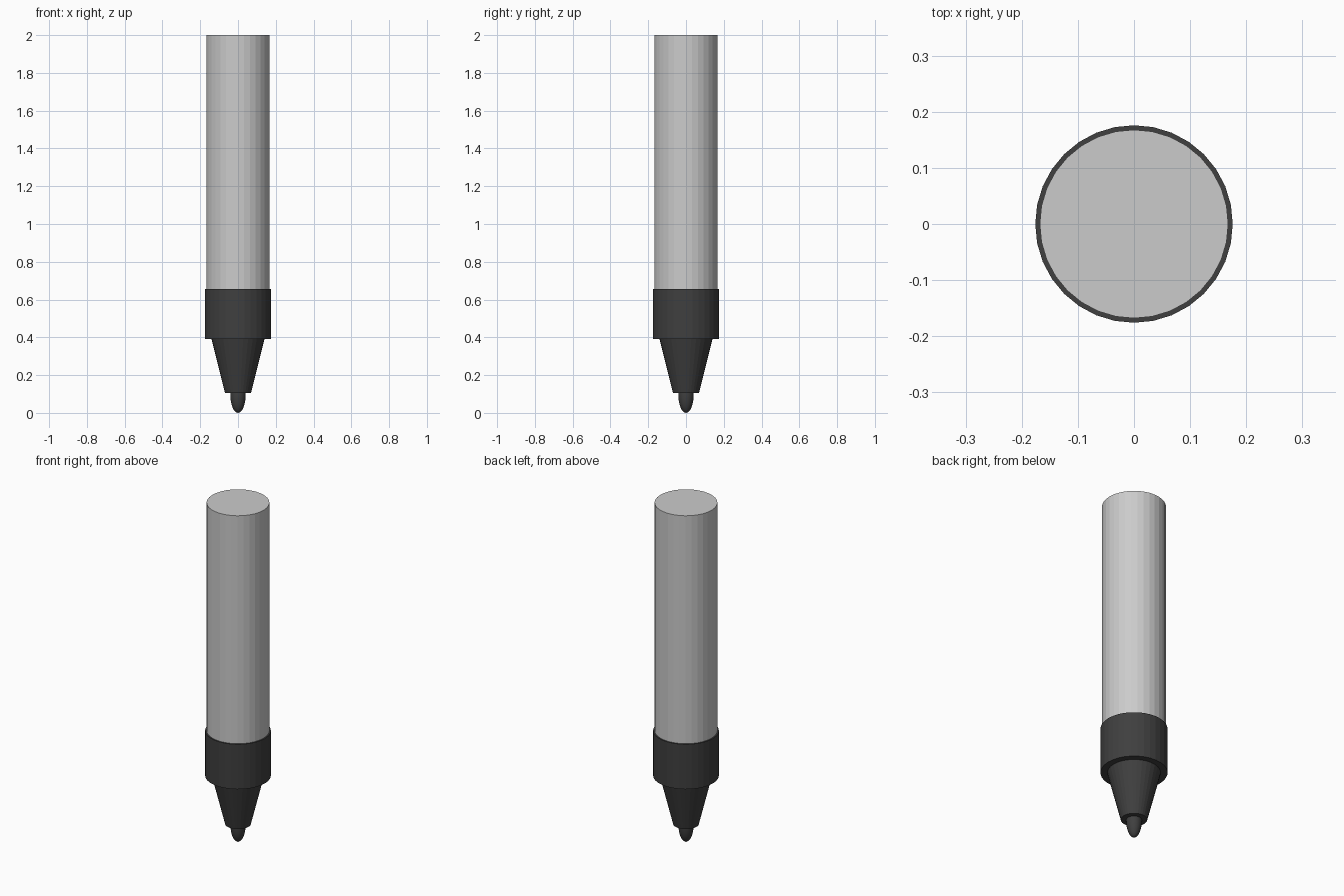
import bpy

if "Cube" in bpy.data.objects:
    bpy.data.objects.remove(bpy.data.objects["Cube"])

dark = bpy.data.materials.new("dark_grey")
dark.diffuse_color = (0.05, 0.05, 0.05, 1)
dark.use_nodes = True
dark.node_tree.nodes["Principled BSDF"].inputs["Base Color"].default_value = dark.diffuse_color


def frustum(name, r_bottom, r_top, z0, z1, mat=None):
    bpy.ops.mesh.primitive_cone_add(vertices=32, radius1=r_bottom, radius2=r_top,
                                    depth=z1 - z0, location=(0, 0, (z0 + z1) / 2))
    ob = bpy.context.object
    ob.name = name
    if mat:
        ob.data.materials.append(mat)
    return ob


# Barrel, sitting on the grip collar
frustum("barrel", 0.168, 0.168, 0.655, 2.0)

# Collar and tapered nose
frustum("collar", 0.176, 0.176, 0.39, 0.655, dark)
frustum("nose_cone", 0.069, 0.14, 0.105, 0.39, dark)

# Rounded writing tip, half sunk into the nose
bpy.ops.mesh.primitive_uv_sphere_add(segments=32, ring_count=16, radius=1,
                                     location=(0, 0, 0.1))
tip = bpy.context.object
tip.name = "writing_tip"
tip.scale = (0.041, 0.041, 0.1)
bpy.ops.object.transform_apply(location=False, rotation=False, scale=True)
tip.data.materials.append(dark)
bpy.ops.object.shade_smooth()
